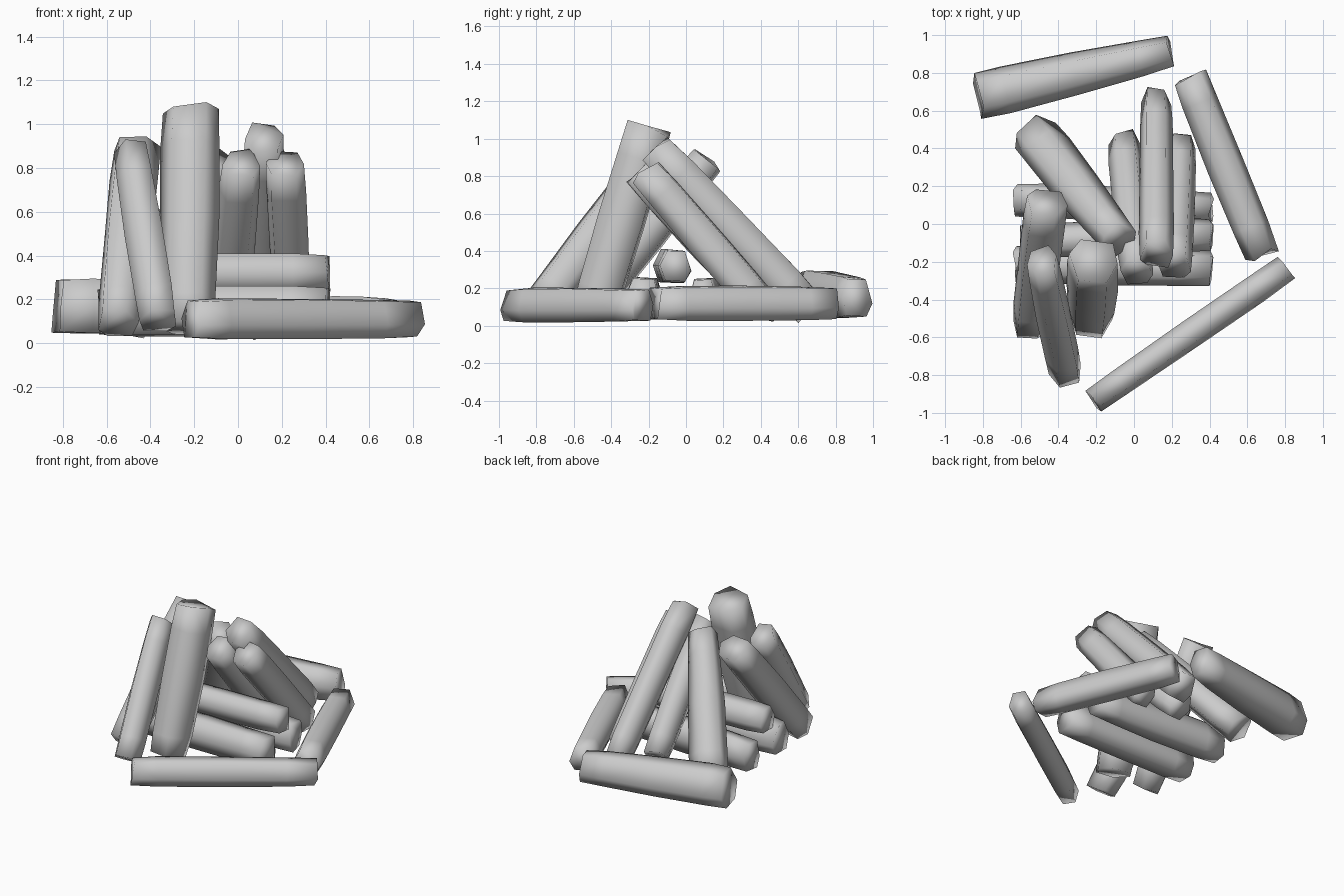
import bpy, bmesh, random
from mathutils import Vector

if "Cube" in bpy.data.objects:
    bpy.data.objects.remove(bpy.data.objects["Cube"])

random.seed(4)
# irregular split-wood cross-section, unit size
SECTION = [(-.5, -.15), (-.3, -.5), (.34, -.47), (.5, .02), (.27, .5), (-.3, .47)]
# (position along log, scale)
RINGS = [(0, .93), (.14, 1), (.5, 1.03), (.84, 1), (1, .93)]


def log(name, a, b, w, h, w2=None, h2=None, flip=1, cut=(0, 0)):
    """Split log from a to b; w is the level width, h the thickness, cut slants the two ends."""
    a, b = Vector(a), Vector(b)
    w2, h2 = w2 or w, h2 or h
    axis = (b - a).normalized()
    side = axis.cross(Vector((0, 0, 1))).normalized()
    up = side.cross(axis)
    warp = [random.uniform(.95, 1.05) for _ in SECTION]
    bm = bmesh.new()
    rings = []
    for t, s in RINGS:
        ww, hh = (w + (w2 - w) * t) * s, (h + (h2 - h) * t) * s
        ring = []
        for (u, v), k in zip(SECTION, warp):
            k *= random.uniform(.97, 1.03)
            slip = random.uniform(-.015, .015) if t in (0, 1) else 0
            if t in (0, 1):
                slip += cut[int(t)] * u * flip
            p = a.lerp(b, t) + side * (u * ww * k * flip) + up * (v * hh * k) + axis * slip
            ring.append(bm.verts.new(p))
        rings.append(ring)
    n = len(SECTION)
    for r0, r1 in zip(rings, rings[1:]):
        for i in range(n):
            j = (i + 1) % n
            bm.faces.new((r0[i], r0[j], r1[j], r1[i]))
    bm.faces.new(rings[0][::-1])
    bm.faces.new(rings[-1])
    bmesh.ops.recalc_face_normals(bm, faces=bm.faces)
    for f in bm.faces:
        f.smooth = True
    me = bpy.data.meshes.new(name)
    bm.to_mesh(me)
    bm.free()
    ob = bpy.data.objects.new(name, me)
    bpy.context.collection.objects.link(ob)


# border logs lying on the ground
log("border_log_back", (-.825, .675, .17), (.195, .915, .15), .27, .27, .18, .22)
log("border_log_right", (.30, .775, .12), (.68, -.165, .12), .2, .18)
log("border_log_front", (-.21, -.935, .11), (.805, -.235, .11), .15, .19, .16, .18, -1)

# stacked logs in the middle
log("stack_log_front", (-.63, -.21, .14), (.41, -.23, .145), .2, .22)
log("stack_log_back", (-.63, .13, .14), (.41, .09, .145), .19, .22, .17, .22, -1)
log("stack_log_top", (-.61, -.09, .32), (.41, -.055, .32), .18, .18)

# logs leaning from the front
log("lean_log_tall", (-.23, -.50, .06), (-.21, -.20, 1.055), .25, .23, .28, .24)
log("lean_log_front_left", (-.36, -.775, .10), (-.485, -.19, .87), .19, .2, .17, .19, -1)
log("lean_log_left", (-.55, -.54, .085), (-.465, .11, .885), .2, .2, .23, .19)

# logs leaning from the back
log("lean_log_back_left", (-.525, .47, .10), (-.085, -.08, .83), .26, .22, .2, .2)
log("lean_log_back_middle", (-.05, .43, .10), (.015, -.25, .82), .18, .19)
log("lean_log_back_high", (.12, .65, .10), (.12, -.16, .94), .17, .2, .19, .2, -1, (-.05, 0))
log("lean_log_back_right", (.25, .41, .10), (.215, -.22, .825), .17, .19, .19, .19)
